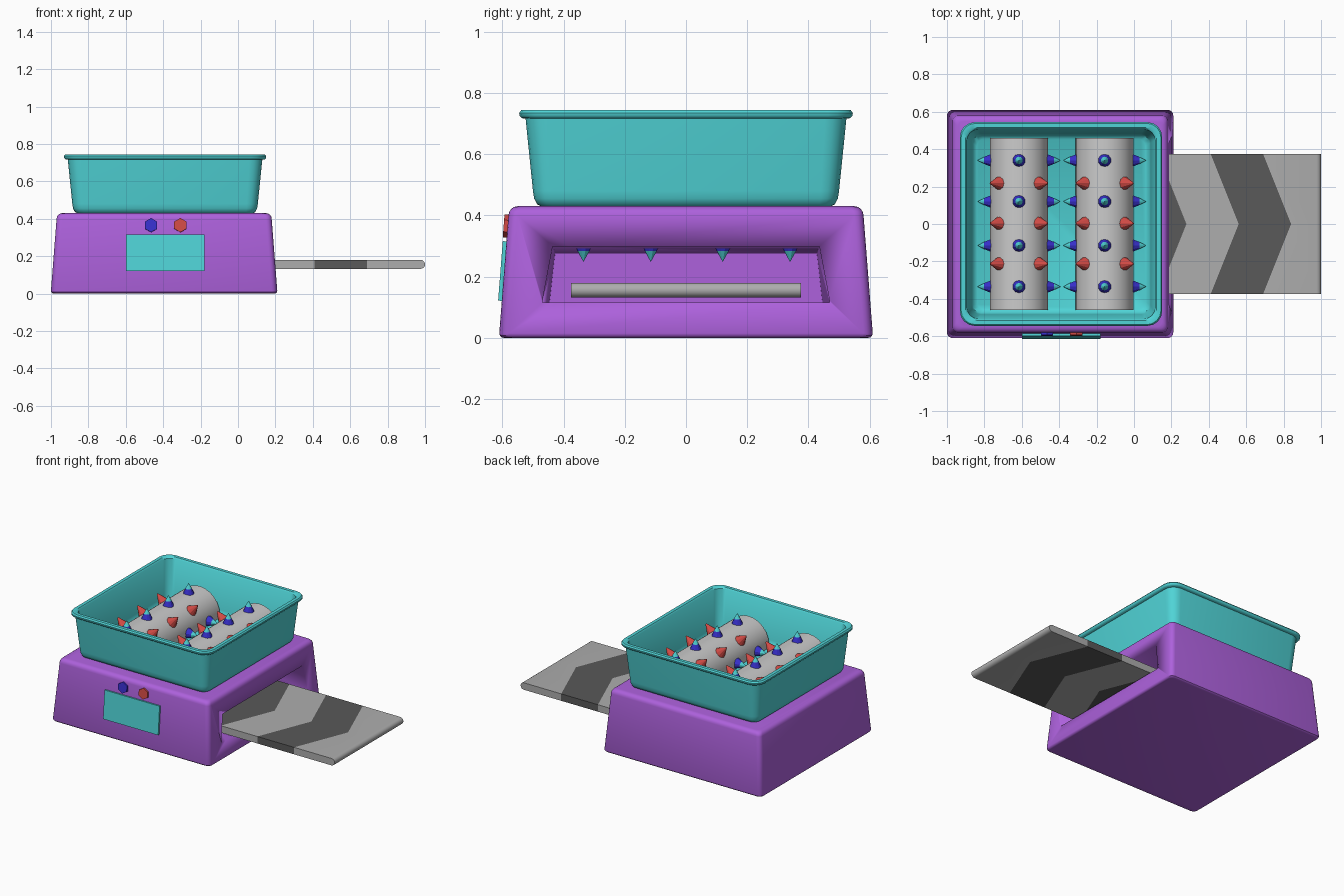
import bpy, bmesh, math
from mathutils import Vector, Matrix

if "Cube" in bpy.data.objects:
    bpy.data.objects.remove(bpy.data.objects["Cube"])


def material(name, rgb):
    m = bpy.data.materials.new(name)
    m.diffuse_color = (*rgb, 1)
    m.use_nodes = True
    m.node_tree.nodes["Principled BSDF"].inputs["Base Color"].default_value = m.diffuse_color
    return m


PURPLE = material("purple", (0.42, 0.12, 0.72))
CYAN = material("cyan", (0.08, 0.66, 0.68))
BLUE = material("blue", (0.04, 0.03, 0.62))
RED = material("red", (0.65, 0.07, 0.06))
LIGHT = material("light_grey", (0.42, 0.42, 0.42))
DARK = material("dark_grey", (0.1, 0.1, 0.1))


def make(name, bm, mats=(), angle=30):
    bmesh.ops.recalc_face_normals(bm, faces=bm.faces)
    me = bpy.data.meshes.new(name)
    bm.to_mesh(me)
    bm.free()
    for m in mats:
        me.materials.append(m)
    ob = bpy.data.objects.new(name, me)
    bpy.context.collection.objects.link(ob)
    bpy.ops.object.select_all(action='DESELECT')
    ob.select_set(True)
    bpy.context.view_layer.objects.active = ob
    bpy.ops.object.shade_smooth_by_angle(angle=math.radians(angle))
    return ob


def loft(levels, cx, seg=4):
    """Stack of rounded rectangles (half x, half y, corner radius, z), capped at both ends."""
    bm = bmesh.new()
    rings = []
    for hx, hy, r, z in levels:
        ring = []
        for q, (sx, sy) in enumerate([(1, 1), (-1, 1), (-1, -1), (1, -1)]):
            for i in range(seg + 1):
                a = math.pi / 2 * (q + i / seg)
                ring.append(bm.verts.new((cx + sx * (hx - r) + r * math.cos(a),
                                          sy * (hy - r) + r * math.sin(a), z)))
        rings.append(ring)
    n = len(rings[0])
    for a, b in zip(rings, rings[1:]):
        for i in range(n):
            bm.faces.new((a[i], a[(i + 1) % n], b[(i + 1) % n], b[i]))
    bm.faces.new(rings[0])
    bm.faces.new(rings[-1])
    return bm


# Base housing with tapered sides and rounded edges
levels = []
for i in range(4):
    a = math.pi / 2 * i / 3
    d = 0.015 * (1 - math.sin(a))
    levels.append((0.605 - d, 0.61 - d, 0.03, 0.015 * (1 - math.cos(a))))
for i in range(5):
    a = math.pi / 2 * i / 4
    d = 0.03 + 0.03 * (1 - math.cos(a))
    levels.append((0.605 - d, 0.61 - d, 0.03, 0.4 + 0.03 * math.sin(a)))
base = make("base_housing", loft(levels, -0.395), [PURPLE])

# Outlet tunnel cut into the right side
bm = bmesh.new()
for x, low, high, top in [(0.26, 0.471, 0.436, 0.301), (-0.85, 0.446, 0.428, 0.275)]:
    for s in (-1, 1):
        bm.verts.new((x, s * low, 0.115))
        bm.verts.new((x, s * high, top))
bmesh.ops.convex_hull(bm, input=bm.verts)
cutter = make("tunnel_cutter", bm, [PURPLE])
cutter.hide_render = True
mod = base.modifiers.new("tunnel", 'BOOLEAN')
mod.object = cutter
mod.solver = 'EXACT'
bpy.context.view_layer.objects.active = base
bpy.ops.object.modifier_apply(modifier="tunnel")
bpy.data.objects.remove(cutter)

# Hopper: outer wall, rolled rim, inner wall, floor (half size, corner radius, z)
profile = [(0.470, 0.04, 0.428), (0.486, 0.05, 0.436), (0.496, 0.055, 0.455), (0.500, 0.06, 0.48),
           (0.524, 0.07, 0.716), (0.537, 0.075, 0.718), (0.544, 0.08, 0.725), (0.545, 0.08, 0.735),
           (0.538, 0.075, 0.744), (0.515, 0.06, 0.744), (0.507, 0.06, 0.735), (0.483, 0.05, 0.49),
           (0.476, 0.045, 0.463), (0.455, 0.04, 0.445)]
make("hopper", loft([(h - 0.004, h, r, z) for h, r, z in profile], -0.39), [CYAN], 40)

# Shredding rollers with spikes
AXIS_Z = 0.47


def spike(bm, pos, direction, parts):
    rot = direction.to_track_quat('Z', 'Y').to_matrix().to_4x4()
    for r1, r2, start, end, mat in parts:
        mx = Matrix.Translation(pos + direction * (start + end) / 2) @ rot
        res = bmesh.ops.create_cone(bm, cap_ends=True, segments=10, radius1=r1, radius2=r2,
                                    depth=end - start, matrix=mx)
        for f in {f for v in res["verts"] for f in v.link_faces}:
            f.material_index = mat


for side, cx in (("left", -0.615), ("right", -0.157)):
    bm = bmesh.new()
    bmesh.ops.create_cone(bm, cap_ends=True, segments=24, radius1=0.155, radius2=0.155, depth=0.92,
                          matrix=Matrix.Translation((cx, 0, AXIS_Z)) @ Matrix.Rotation(math.pi / 2, 4, 'X'))
    make(side + "_roller", bm)
    bm = bmesh.new()
    for k in range(8):
        a = k * math.pi / 4
        d = Vector((math.cos(a), 0, math.sin(a)))
        if k % 2 == 0:
            for y in (-0.335, -0.115, 0.12, 0.34):
                spike(bm, Vector((cx, y, AXIS_Z)), d,
                      [(0.036, 0.02, 0.148, 0.186, 0), (0.02, 0, 0.186, 0.222, 1)])
        else:
            for y in (-0.213, 0.003, 0.218):
                spike(bm, Vector((cx, y, AXIS_Z)), d, [(0.038, 0.004, 0.148, 0.217, 2)])
    make(side + "_roller_spikes", bm, [BLUE, CYAN, RED])

# Conveyor belt: rounded slab split into chevrons
bm = bmesh.new()
R, X0, X1, ZC, W = 0.024, -0.8, 1.0, 0.156, 0.375
outline = []
for c, start in ((X1 - R, -90), (X0 + R, 90)):
    for i in range(9):
        a = math.radians(start + 180 * i / 8)
        outline.append(bm.verts.new((c + R * math.cos(a), -W, ZC + R * math.sin(a))))
face = bm.faces.new(outline)
ext = bmesh.ops.extrude_face_region(bm, geom=[face])
bmesh.ops.translate(bm, vec=(0, 2 * W, 0),
                    verts=[g for g in ext["geom"] if isinstance(g, bmesh.types.BMVert)])


def split(faces, co, no):
    geom = set(faces) | {e for f in faces for e in f.edges} | {v for f in faces for v in f.verts}
    bmesh.ops.bisect_plane(bm, geom=list(geom), plane_co=co, plane_no=no, dist=1e-5)


split(bm.faces[:], (0, 0, 0), (0, 1, 0))
SLOPE, PERIOD, DUTY, FIRST = 0.4, 0.56, 0.28, 0.56
for n in range(-2, 1):
    for tip in (FIRST + n * PERIOD, FIRST + n * PERIOD + DUTY):
        for s in (-1, 1):
            half = [f for f in bm.faces if f.calc_center_median().y * s > 0]
            split(half, (tip, 0, 0), (1, s * SLOPE, 0))
for f in bm.faces:
    c = f.calc_center_median()
    f.material_index = int((c.x + SLOPE * abs(c.y) - FIRST) % PERIOD < DUTY)
make("conveyor_belt", bm, [LIGHT, DARK])

# Front display and two hexagonal buttons, tilted with the front face
TILT = math.atan2(0.03, 0.385)


def front_matrix(x, z):
    y = -0.61 + 0.03 * (z - 0.015) / 0.385
    return Matrix.Translation((x, y, z)) @ Matrix.Rotation(-TILT, 4, 'X')


bm = bmesh.new()
bmesh.ops.create_cube(bm, size=1, matrix=front_matrix(-0.39, 0.218) @ Matrix.Diagonal((0.42, 0.024, 0.195, 1)))
make("display", bm, [CYAN])
for name, x, mat in (("blue_button", -0.465, BLUE), ("red_button", -0.308, RED)):
    bm = bmesh.new()
    bmesh.ops.create_cone(bm, cap_ends=True, segments=6, radius1=0.038, radius2=0.038, depth=0.026,
                          matrix=front_matrix(x, 0.365) @ Matrix.Rotation(math.pi / 2, 4, 'X'))
    make(name, bm, [mat])
